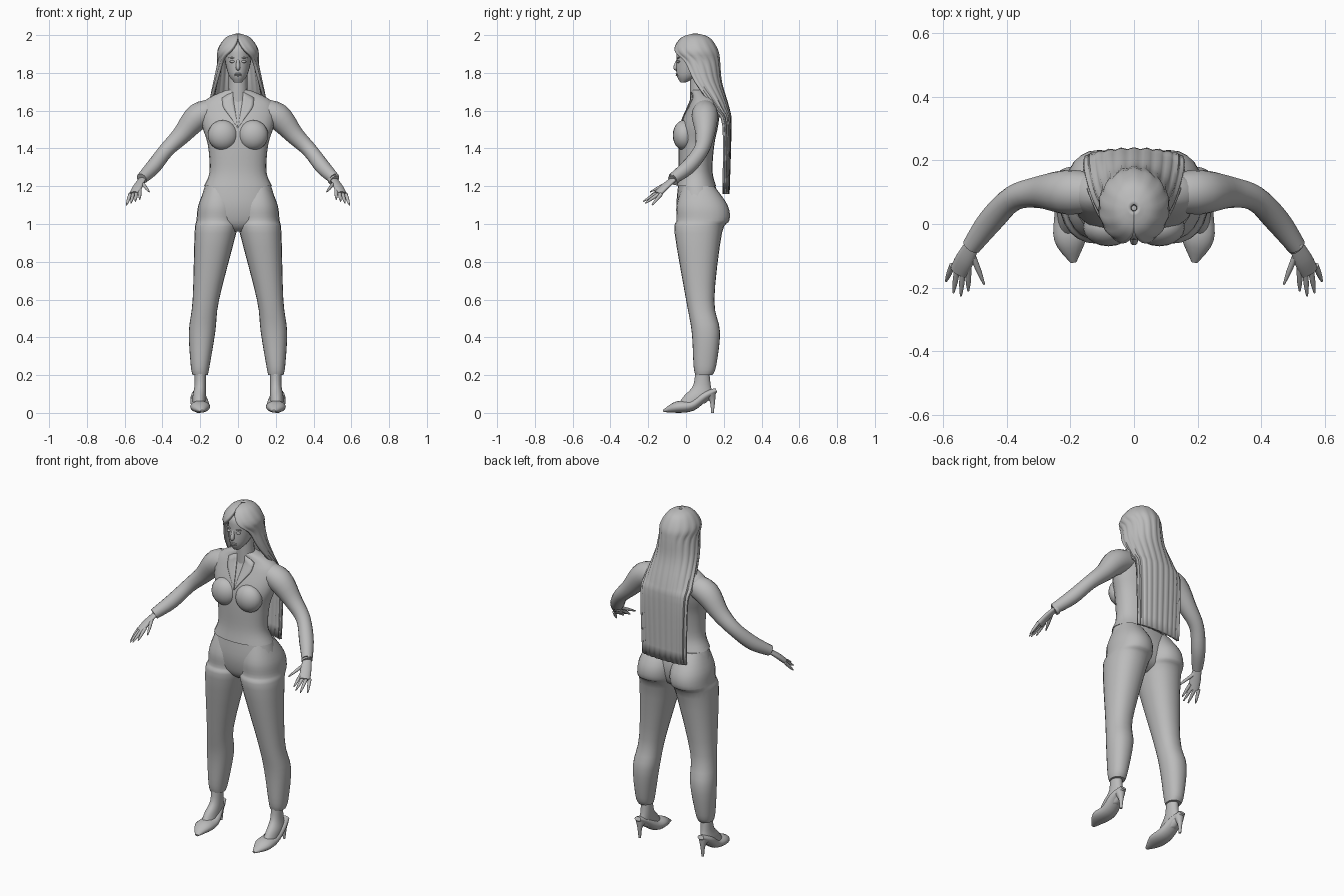
import bpy
import bmesh
import math
from mathutils import Vector, Matrix

cube = bpy.data.objects.get("Cube")
if cube:
    bpy.data.objects.remove(cube, do_unlink=True)

COLOUR = (.5, .5, .5, 1)
grey = bpy.data.materials.new("plain_grey")
grey.use_nodes = True
grey.diffuse_color = COLOUR
grey.node_tree.nodes["Principled BSDF"].inputs["Base Color"].default_value = COLOUR


def finish(name, bm, mirror=False):
    """Turn a bmesh into a smooth-shaded object, optionally mirrored left to right."""
    bmesh.ops.recalc_face_normals(bm, faces=bm.faces)
    mesh = bpy.data.meshes.new(name)
    bm.to_mesh(mesh)
    bm.free()
    mesh.materials.append(grey)
    for polygon in mesh.polygons:
        polygon.use_smooth = True
    mesh.set_sharp_from_angle(angle=math.radians(50))
    obj = bpy.data.objects.new(name, mesh)
    bpy.context.collection.objects.link(obj)
    if mirror:
        modifier = obj.modifiers.new("Mirror", 'MIRROR')
        modifier.use_mirror_merge = False
    return obj


def smooth(rows, steps=4):
    """Fill in flowing in-between sections from a few key sections."""
    keys = [Vector(row) for row in rows]
    last = len(keys) - 1
    result = []
    for i in range(last):
        start, end = keys[i], keys[i + 1]
        leave = (end - keys[max(i - 1, 0)]) / 2
        arrive = (keys[min(i + 2, last)] - start) / 2
        for step in range(steps):
            t = step / steps
            ease = t * t * (3 - 2 * t)
            result.append(start.lerp(end, ease)
                          + leave * t * (1 - t) ** 2 - arrive * t * t * (1 - t))
    return result + [keys[last]]


def skin(bm, rings, closed=True):
    """Bridge rings of points; closed rings get end caps."""
    loops = [[bm.verts.new(point) for point in ring] for ring in rings]
    count = len(loops[0])
    for a, b in zip(loops, loops[1:]):
        for i in range(count if closed else count - 1):
            j = (i + 1) % count
            bm.faces.new((a[i], a[j], b[j], b[i]))
    if closed:
        bm.faces.new(loops[0])
        bm.faces.new(loops[-1])


def circle(count):
    return [(math.cos(k * math.tau / count), math.sin(k * math.tau / count))
            for k in range(count)]


def stack(bm, rows, power=.9):
    """Level rounded sections: height, right edge, left edge, front, back."""
    def square_off(v):
        return math.copysign(abs(v) ** power, v)

    skin(bm, [[((x0 + x1 + (x1 - x0) * square_off(c)) / 2,
                (front + back + (back - front) * square_off(s)) / 2, z)
               for c, s in circle(24)]
              for z, x0, x1, front, back in smooth(rows)])


def centred(rows):
    """Symmetric sections: height, half width, front, back."""
    return [(z, -width, width, front, back) for z, width, front, back in rows]


def tube(bm, rows, side=(1, 0, 0), flat=1):
    """Oval sections along a path: x, y, z, half width along side."""
    path = smooth(rows)
    points = [row.to_3d() for row in path]
    rings = []
    for i, point in enumerate(points):
        ahead, behind = points[min(i + 1, len(points) - 1)], points[max(i - 1, 0)]
        along = (ahead - behind).normalized()
        across = Vector(side)
        across = (across - along * across.dot(along)).normalized()
        up = along.cross(across) * flat
        rings.append([point + (across * c + up * s) * path[i][3] for c, s in circle(16)])
    skin(bm, rings)


def ball(bm, centre, radii):
    matrix = Matrix.Translation(centre) @ Matrix.Diagonal(radii).to_4x4()
    bmesh.ops.create_uvsphere(bm, u_segments=20, v_segments=12, radius=1, matrix=matrix)


# Shirt body
bm = bmesh.new()
stack(bm, centred([(1.2, .18, -.05, .16), (1.28, .15, -.04, .14), (1.42, .16, -.04, .15),
                   (1.52, .19, -.03, .17), (1.62, .2, .01, .18), (1.67, .15, .03, .16),
                   (1.71, .06, .03, .12)]))
shirt = finish("shirt_body", bm)

# Bust
bm = bmesh.new()
ball(bm, (.08, -.01, 1.47), (.08, .06, .08))
finish("bust", bm, mirror=True)

# Collar flaps widening from the open neck, laid on the shirt
bm = bmesh.new()
rings = []
for i in range(9):
    t = i / 8
    reach = .06 * min(t * 1.4, 1)
    rings.append([(.03 * t + reach * u, 0, 1.5 + .2 * t - reach * u / 3)
                  for u in (0, .25, .5, .75, 1)])
skin(bm, rings, closed=False)
collar = finish("collar", bm, mirror=True)
wrap = collar.modifiers.new("Wrap", 'SHRINKWRAP')
wrap.target = shirt
wrap.wrap_mode = 'OUTSIDE_SURFACE'
wrap.offset = .005
collar.modifiers.new("Thickness", 'SOLIDIFY').thickness = .005

# Sleeves
bm = bmesh.new()
tube(bm, [(.12, .1, 1.6, .06), (.21, .1, 1.57, .07), (.3, .1, 1.47, .05),
          (.38, .08, 1.39, .04), (.45, .01, 1.3, .04), (.51, -.07, 1.24, .03)],
     side=(0, 1, 0))
finish("sleeves", bm, mirror=True)

# Hands: a flat palm, four fanned fingers and a thumb
PALM_SIDE = (.8, .4, -.2)
bm = bmesh.new()
tube(bm, [(.5, -.05, 1.25, .02), (.53, -.11, 1.2, .03), (.55, -.15, 1.16, .03)],
     side=PALM_SIDE, flat=.5)


def finger(root, tip):
    tube(bm, [(*root, .01), (*root.lerp(tip, .6), .008), (*tip, .003)], side=PALM_SIDE)


for i in range(4):
    t = i / 3
    bulge = Vector((0, -.03, 0)) * math.sin(math.pi * t)
    finger(Vector((.52, -.14, 1.18)).lerp((.57, -.13, 1.16), t),
           Vector((.52, -.21, 1.13)).lerp((.59, -.18, 1.1), t) + bulge)
finger(Vector((.51, -.09, 1.22)), Vector((.47, -.19, 1.17)))
finish("hands", bm, mirror=True)

# Watch on the left wrist
bm = bmesh.new()
tube(bm, [(.5, -.06, 1.24, .03), (.51, -.07, 1.23, .03)])
ball(bm, (.52, -.07, 1.26), (.01, .01, .01))
finish("watch", bm)

# Trousers: hips, then legs
bm = bmesh.new()
stack(bm, centred([(1.22, .17, -.04, .15), (1.1, .2, -.05, .18), (1, .18, -.03, .16),
                   (.96, .05, .01, .1)]))
finish("hips", bm)
bm = bmesh.new()
stack(bm, [(1.2, .03, .17, -.02, .15), (1.1, 0, .21, -.05, .22), (1.02, 0, .22, -.05, .23),
           (.95, .01, .23, -.06, .19), (.6, .1, .24, 0, .15), (.43, .12, .26, .03, .18),
           (.25, .15, .25, .04, .16), (.2, .16, .24, .05, .14)])
finish("trouser_legs", bm, mirror=True)

# Feet and ankles
bm = bmesh.new()
stack(bm, [(.26, .17, .23, .05, .12), (.15, .17, .23, .04, .13), (.09, .17, .24, -.01, .14),
           (.05, .17, .24, -.04, .1)], power=1)
finish("feet", bm, mirror=True)

# Pointed shoes with thin heels
bm = bmesh.new()
tube(bm, [(.19, -.12, .01, .01), (.2, -.05, .03, .05), (.2, .03, .04, .05),
          (.21, .1, .09, .04), (.21, .16, .12, .02)], flat=.6)
tube(bm, [(.21, .13, .1, .03), (.21, .14, .06, .014), (.21, .14, 0, .007)])
finish("shoes", bm, mirror=True)

# Neck and head
bm = bmesh.new()
tube(bm, [(0, .08, 1.65, .06), (0, .07, 1.72, .05), (0, .07, 1.82, .05)])
finish("neck", bm)
bm = bmesh.new()
stack(bm, centred([(1.75, .02, -.03, 0), (1.79, .05, -.05, .08), (1.87, .07, -.05, .15),
                   (1.94, .07, -.04, .14), (1.98, .02, .03, .08)]), power=1)
finish("head", bm)

# Face details
bm = bmesh.new()
tube(bm, [(0, -.04, 1.88, .006), (0, -.055, 1.83, .012), (0, -.05, 1.82, .008)])
finish("nose", bm)
bm = bmesh.new()
for z in (1.795, 1.787):
    ball(bm, (0, -.045, z), (.02, .01, .005))
finish("lips", bm)
bm = bmesh.new()
ball(bm, (.03, -.04, 1.86), (.014, .01, .007))
ball(bm, (.03, -.04, 1.88), (.02, .008, .003))
finish("eyes_and_brows", bm, mirror=True)

# Long hair: a rippled shell around the head that becomes a sheet down the back
# Sections: height, half width, centre depth, back depth, wrap angle
LOCKS = 48
bm = bmesh.new()
rings = []
for z, width, middle, depth, wrap_angle in smooth([
        (2, .01, .05, .01, 3.14), (1.98, .06, .05, .07, 3.14), (1.92, .1, .05, .11, 2.8),
        (1.86, .1, .06, .11, 2.2), (1.75, .12, .08, .1, 1.9), (1.61, .15, .15, .07, 1.6),
        (1.52, .15, .2, .03, 1.6), (1.16, .14, .2, .02, 1.6)]):
    ring = []
    for k in range(LOCKS + 1):
        angle = wrap_angle * (2 * k / LOCKS - 1)
        ripple = .003 * math.cos(k * math.pi / 2) * min(1, (2 - z) * 8)
        ring.append(((width + ripple) * math.sin(angle),
                     middle + (depth + ripple) * math.cos(angle), z))
    rings.append(ring)
skin(bm, rings, closed=False)
hair = finish("long_hair", bm)
thickness = hair.modifiers.new("Thickness", 'SOLIDIFY')
thickness.thickness = .016
thickness.offset = 0
